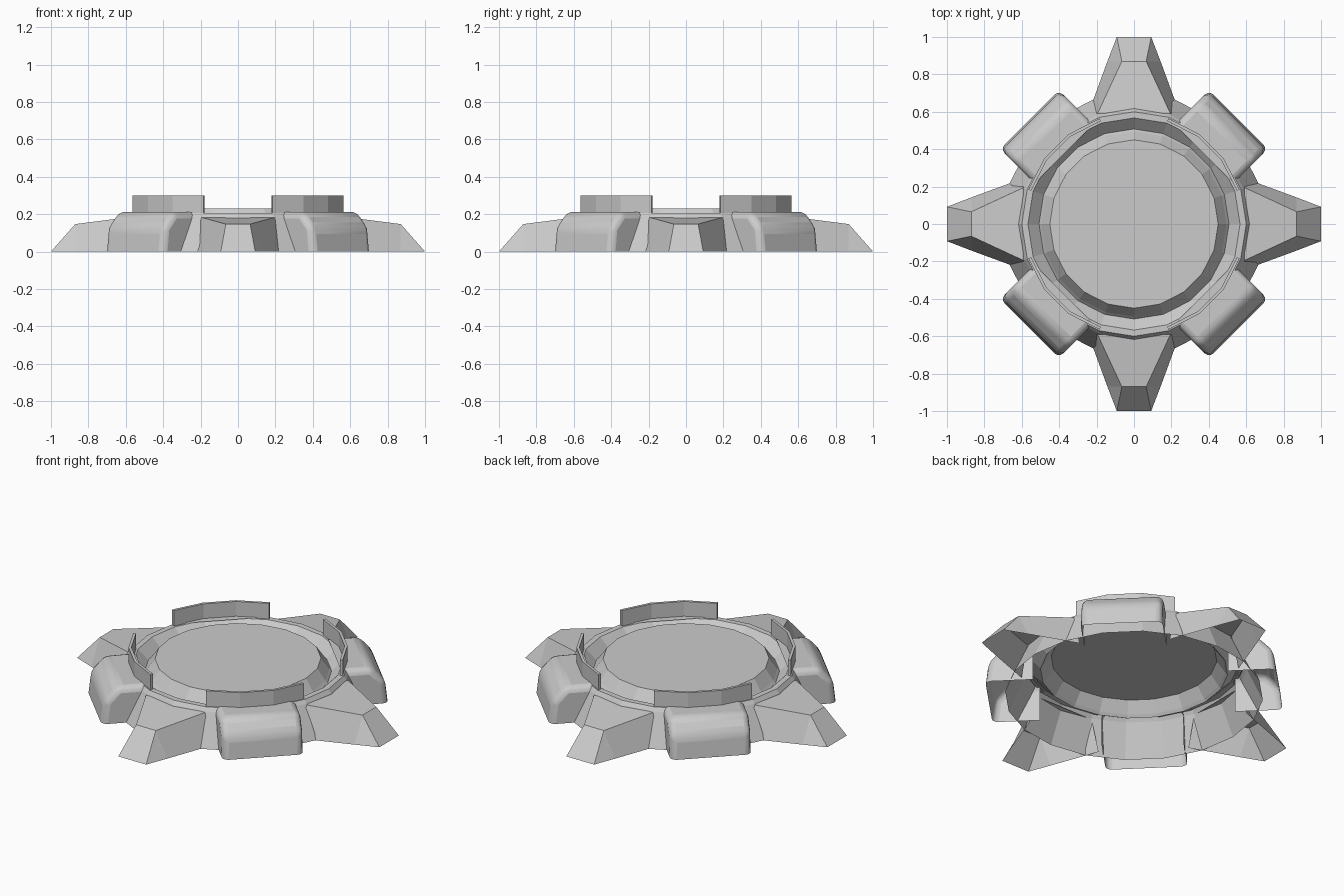
import bpy, bmesh
from math import cos, sin, pi, radians

if "Cube" in bpy.data.objects:
    bpy.data.objects.remove(bpy.data.objects["Cube"])

SIDES = 20


def add_object(name, verts, faces, rot=0.0, smooth=False):
    me = bpy.data.meshes.new(name)
    me.from_pydata(verts, [], faces)
    bm = bmesh.new()
    bm.from_mesh(me)
    bmesh.ops.recalc_face_normals(bm, faces=bm.faces)
    bm.to_mesh(me)
    bm.free()
    ob = bpy.data.objects.new(name, me)
    bpy.context.collection.objects.link(ob)
    ob.rotation_euler.z = rot
    if smooth:
        b = ob.modifiers.new("rounding", 'BEVEL')
        b.width, b.segments = 0.035, 3
        b.limit_method, b.angle_limit = 'ANGLE', radians(20)
        bpy.ops.object.select_all(action='DESELECT')
        ob.select_set(True)
        bpy.context.view_layer.objects.active = ob
        bpy.ops.object.shade_smooth_by_angle(angle=radians(35))
    return ob


def polar(r, i, z):
    a = 2 * pi * i / SIDES
    return (r * cos(a), r * sin(a), z)


# Platform: skirt, rim, groove and raised disc as one turned shell, open below
profile = [(0.70, 0.0), (0.615, 0.185), (0.60, 0.207), (0.567, 0.207),
           (0.508, 0.15), (0.495, 0.165), (0.45, 0.23)]
verts = [polar(r, i, z) for r, z in profile for i in range(SIDES)]
faces = [(k * SIDES + i, k * SIDES + (i + 1) % SIDES,
          (k + 1) * SIDES + (i + 1) % SIDES, (k + 1) * SIDES + i)
         for k in range(len(profile) - 1) for i in range(SIDES)]
last = (len(profile) - 1) * SIDES
faces.append(tuple(range(last, last + SIDES)))
add_object("platform", verts, faces)

# Leg: tapered foot, open at the bottom and towards the platform
leg_sections = [(0.59, 0.245, 0.195, 0.183), (0.87, 0.142, 0.065, 0.147)]
leg_verts = []
for x, low, high, z in leg_sections:
    leg_verts += [(x, -low, 0), (x, -high, z), (x, high, z), (x, low, 0)]
leg_verts += [(1.0, -0.092, 0), (1.0, 0.092, 0)]
leg_faces = [(0, 4, 5, 1), (1, 5, 6, 2), (2, 6, 7, 3),
             (4, 8, 5), (5, 8, 9, 6), (6, 9, 7)]

# Block: rounded side pod, open at the bottom and towards the platform
block_profile = [(0.53, 0.0), (0.53, 0.212), (0.70, 0.212), (0.775, 0.13), (0.79, 0.0)]
n = len(block_profile)
block_verts = [(x, y, z) for y in (-0.222, 0.222) for x, z in block_profile]
block_faces = [tuple(range(n)), tuple(range(n, 2 * n))]
block_faces += [(i, i + 1, n + i + 1, n + i) for i in range(1, n - 1)]

# Guard wall: thin three-sided arc standing on the rim
wall_verts = []
for i in range(1, 5):
    wall_verts += [polar(r, i, z) for r, z in
                   ((0.594, 0.2), (0.594, 0.3), (0.578, 0.3), (0.578, 0.2))]
wall_faces = [(4 * i + j, 4 * i + 4 + j, 4 * i + 4 + (j + 1) % 4, 4 * i + (j + 1) % 4)
              for i in range(3) for j in range(4)]
wall_faces += [(0, 1, 2, 3), (12, 13, 14, 15)]

for k in range(4):
    turn = k * pi / 2
    add_object(f"leg_{k + 1}", leg_verts, leg_faces, turn)
    add_object(f"block_{k + 1}", block_verts, block_faces, turn + pi / 4, smooth=True)
    add_object(f"guard_wall_{k + 1}", wall_verts, wall_faces, turn)
